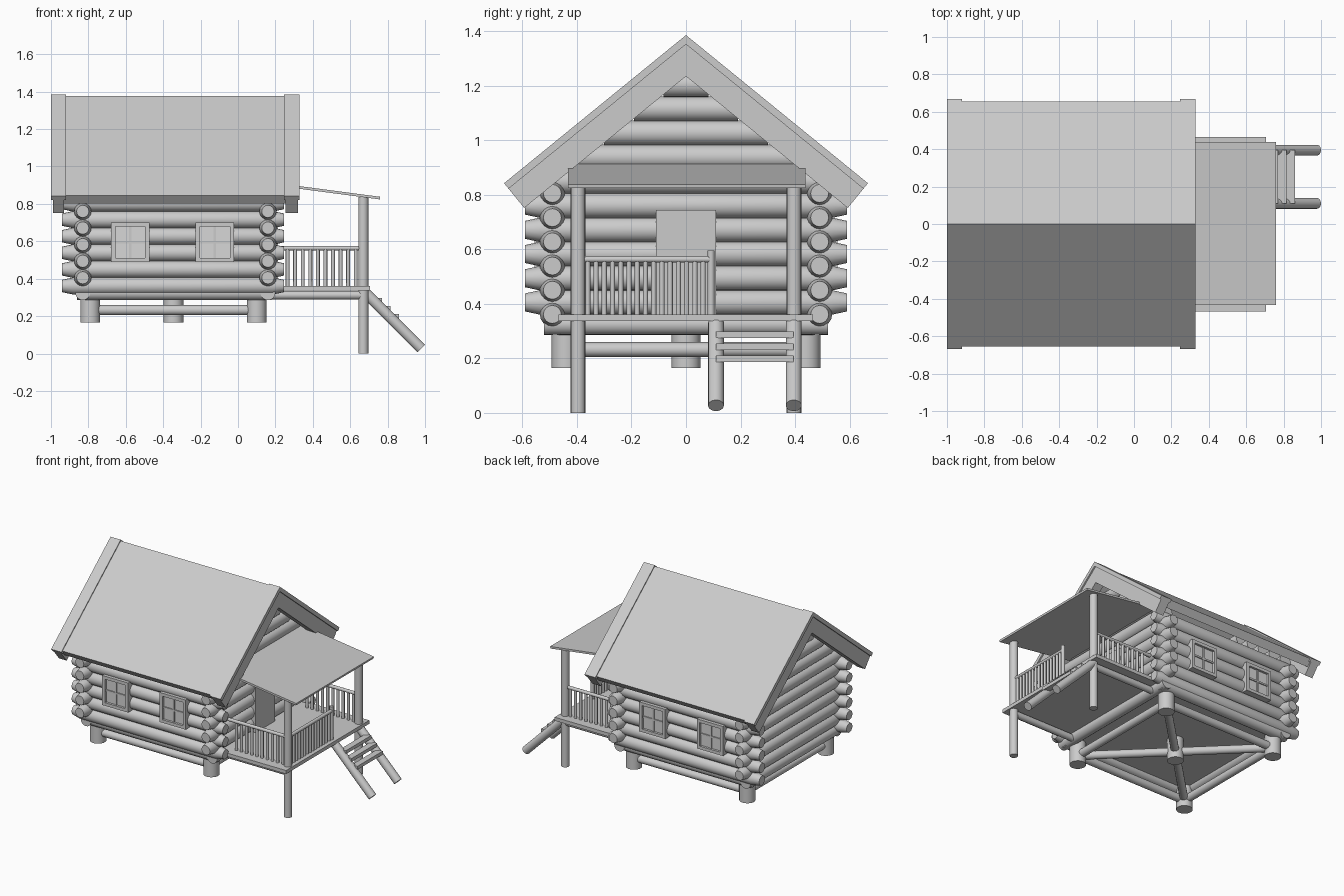
import bpy, bmesh, math
from mathutils import Vector

if "Cube" in bpy.data.objects:
    bpy.data.objects.remove(bpy.data.objects["Cube"])


def material(name, v):
    m = bpy.data.materials.new(name)
    m.diffuse_color = (v, v, v, 1)
    m.use_nodes = True
    m.node_tree.nodes["Principled BSDF"].inputs["Base Color"].default_value = m.diffuse_color
    return m


WOOD = material("grey wood", 0.6)
GLASS = material("pale glass", 0.68)


def finish(name, bm, mat=WOOD):
    bmesh.ops.recalc_face_normals(bm, faces=bm.faces)
    me = bpy.data.meshes.new(name)
    bm.to_mesh(me)
    bm.free()
    me.materials.append(mat)
    bpy.context.collection.objects.link(bpy.data.objects.new(name, me))


def log(bm, a, b, r, end=None, taper=0.0, n=16):
    """Round log from a to b, optionally narrowing to radius `end` at both tips."""
    a, b = Vector(a), Vector(b)
    d = (b - a).normalized()
    u = d.orthogonal().normalized()
    v = d.cross(u)
    length = (b - a).length
    stops = [(0, r), (length, r)]
    if end:
        stops = [(0, end), (taper, r), (length - taper, r), (length, end)]
    rings = []
    for t, rad in stops:
        rings.append([bm.verts.new(a + d * t + rad * (u * math.cos(k * math.tau / n) + v * math.sin(k * math.tau / n)))
                      for k in range(n)])
    for p, q in zip(rings, rings[1:]):
        for k in range(n):
            bm.faces.new((p[k], p[(k + 1) % n], q[(k + 1) % n], q[k]))
    bm.faces.new(rings[0])
    bm.faces.new(rings[-1])


def prism(bm, pts, f0, f1):
    """Join two copies of a profile, placed by f0 and f1."""
    p = [bm.verts.new(f0(*c)) for c in pts]
    q = [bm.verts.new(f1(*c)) for c in pts]
    bm.faces.new(p)
    bm.faces.new(q)
    for k in range(len(p)):
        j = (k + 1) % len(p)
        bm.faces.new((p[k], p[j], q[j], q[k]))


def box(bm, x0, x1, y0, y1, z0, z1):
    prism(bm, [(x0, y0), (x1, y0), (x1, y1), (x0, y1)],
          lambda x, y: (x, y, z0), lambda x, y: (x, y, z1))


# Interlocking wall logs: long walls, then end walls half a step higher
STEP, R, TIP = 0.0887, 0.046, 0.033
XW, YW = (-0.83, 0.16), 0.49
bm = bmesh.new()
for k in range(6):
    for s in (-1, 1):
        z = 0.361 + STEP * k
        log(bm, (-0.94, s * YW, z), (0.245, s * YW, z), R, TIP, 0.06)
finish("side_wall_logs", bm)

bm = bmesh.new()
for x in XW:
    for k in range(5):
        z = 0.405 + STEP * k
        log(bm, (x, -0.59, z), (x, 0.59, z), R, TIP, 0.06)
    # gable logs shorten under the roof
    for k in range(5, 10):
        z = 0.405 + STEP * k
        h = (1.27 - z) / 0.814
        log(bm, (x, -h, z), (x, h, z), R)
finish("end_wall_logs", bm)

# Floor and sill logs
bm = bmesh.new()
box(bm, -0.83, 0.16, -YW, YW, 0.32, 0.345)
finish("cabin_floor", bm)
bm = bmesh.new()
for s in (-1, 1):
    log(bm, (-0.86, s * 0.48, 0.325), (0.18, s * 0.48, 0.325), 0.04)
for x in XW:
    log(bm, (x, -0.52, 0.325), (x, 0.52, 0.325), 0.04)
finish("sill_logs", bm)

# Stub piles with perimeter and diagonal braces
CX, PX, PY = -0.345, 0.445, 0.44
corners = [(CX - PX, -PY), (CX + PX, -PY), (CX + PX, PY), (CX - PX, PY)]
bm = bmesh.new()
for x, y in corners + [(CX, 0)]:
    log(bm, (x, y, 0.165), (x, y, 0.325), 0.053, n=20)
finish("foundation_piles", bm)
bm = bmesh.new()
for k, (x, y) in enumerate(corners):
    nx, ny = corners[(k + 1) % 4]
    log(bm, (x, y, 0.232), (nx, ny, 0.232), 0.027)
    log(bm, (x, y, 0.232), (CX, 0, 0.232), 0.027)
finish("foundation_braces", bm)

# Roof: chevron profiles measured inwards from the outer slope
APEX, EY, EZ = 1.385, 0.667, 0.842
A = math.atan2(APEX - EZ, EY)
S, C = math.sin(A), math.cos(A)


def chevron(bm, x0, x1, d0, d1, short=0.0):
    def eave(d):
        return EY - short * C - d * S, EZ + short * S - d * C
    (ya, za), (yb, zb) = eave(d0), eave(d1)
    pts = [(-ya, za), (0, APEX - d0 / C), (ya, za), (yb, zb), (0, APEX - d1 / C), (-yb, zb)]
    prism(bm, pts, lambda y, z: (x0, y, z), lambda y, z: (x1, y, z))


bm = bmesh.new()
chevron(bm, -0.93, 0.255, 0.006, 0.062, 0.012)
finish("roof", bm)
bm = bmesh.new()
for x0, x1, lo, hi in ((-1.0, -0.92, -0.99, -0.93), (0.245, 0.33, 0.255, 0.32)):
    chevron(bm, x0, x1, 0, 0.026)
    chevron(bm, lo, hi, 0.026, 0.117)
finish("barge_boards", bm)

# Two four-pane windows on each long wall
frames, panes = bmesh.new(), bmesh.new()
for s in (-1, 1):
    for cx in (-0.576, -0.124):
        w, z0, z1, t = 0.102, 0.49, 0.70, 0.022
        ya, yb = sorted((s * 0.49, s * 0.556))
        for e in (-1, 1):
            xa, xb = sorted((cx + e * w, cx + e * (w - t)))
            box(frames, xa, xb, ya, yb, z0, z1)
        box(frames, cx - w + t, cx + w - t, ya, yb, z0, z0 + t)
        box(frames, cx - w + t, cx + w - t, ya, yb, z1 - t, z1)
        ma, mb = sorted((s * 0.50, s * 0.547))
        box(frames, cx - 0.006, cx + 0.006, ma, mb, z0 + t, z1 - t)
        box(frames, cx - w + t, cx + w - t, ma, mb, 0.589, 0.601)
        ga, gb = sorted((s * 0.534, s * 0.54))
        box(panes, cx - w + t, cx + w - t, ga, gb, z0 + t, z1 - t)
finish("window_frames", frames)
finish("window_panes", panes, GLASS)

# Door
bm = bmesh.new()
box(bm, 0.15, 0.215, -0.11, 0.11, 0.35, 0.743)
finish("door", bm)

# Porch deck, beams and posts
PXX, PYY = 0.67, 0.396
bm = bmesh.new()
box(bm, 0.17, 0.705, -0.468, 0.465, 0.336, 0.361)
finish("porch_deck", bm)
beams, posts = bmesh.new(), bmesh.new()
for s in (-1, 1):
    log(beams, (0.16, s * PYY, 0.312), (0.68, s * PYY, 0.312), 0.023)
    log(posts, (PXX, s * PYY, 0), (PXX, s * PYY, 0.836), 0.027)
finish("porch_beams", beams)
finish("porch_posts", posts)

# Sloping porch roof
bm = bmesh.new()
prism(bm, [(0.17, 0.916), (0.76, 0.838), (0.758, 0.824), (0.168, 0.902)],
      lambda x, z: (x, -0.433, z), lambda x, z: (x, 0.438, z))
finish("porch_roof", bm)

# Railings on three sides, leaving a gap for the steps
bm = bmesh.new()
for s in (-1, 1):
    log(bm, (0.2, s * PYY, 0.563), (PXX, s * PYY, 0.563), 0.012, n=10)
    for k in range(10):
        x = 0.265 + k * 0.0405
        if x < 0.64:
            log(bm, (x, s * PYY, 0.36), (x, s * PYY, 0.56), 0.0105, n=8)
log(bm, (PXX, -PYY, 0.563), (PXX, 0.092, 0.563), 0.012, n=10)
for k in range(15):
    y = -0.36 + k * 0.0302
    log(bm, (PXX, y, 0.36), (PXX, y, 0.56), 0.0095, n=8)
log(bm, (PXX, 0.092, 0.36), (PXX, 0.092, 0.595), 0.013, n=10)
finish("porch_railing", bm)

# Steps: two round stringers and three treads
bm = bmesh.new()
for y in (0.11, 0.395):
    log(bm, (0.675, y, 0.331), (0.979, y, 0.027), 0.029)
finish("step_stringers", bm)
bm = bmesh.new()
for x, z in ((0.748, 0.286), (0.793, 0.243), (0.838, 0.199)):
    box(bm, x - 0.022, x + 0.022, 0.11, 0.395, z - 0.012, z + 0.012)
finish("step_treads", bm)

# Smooth round logs while keeping sharp edges
bpy.ops.object.select_all(action='SELECT')
bpy.context.view_layer.objects.active = bpy.data.objects["roof"]
bpy.ops.object.shade_smooth_by_angle(angle=math.radians(50))
